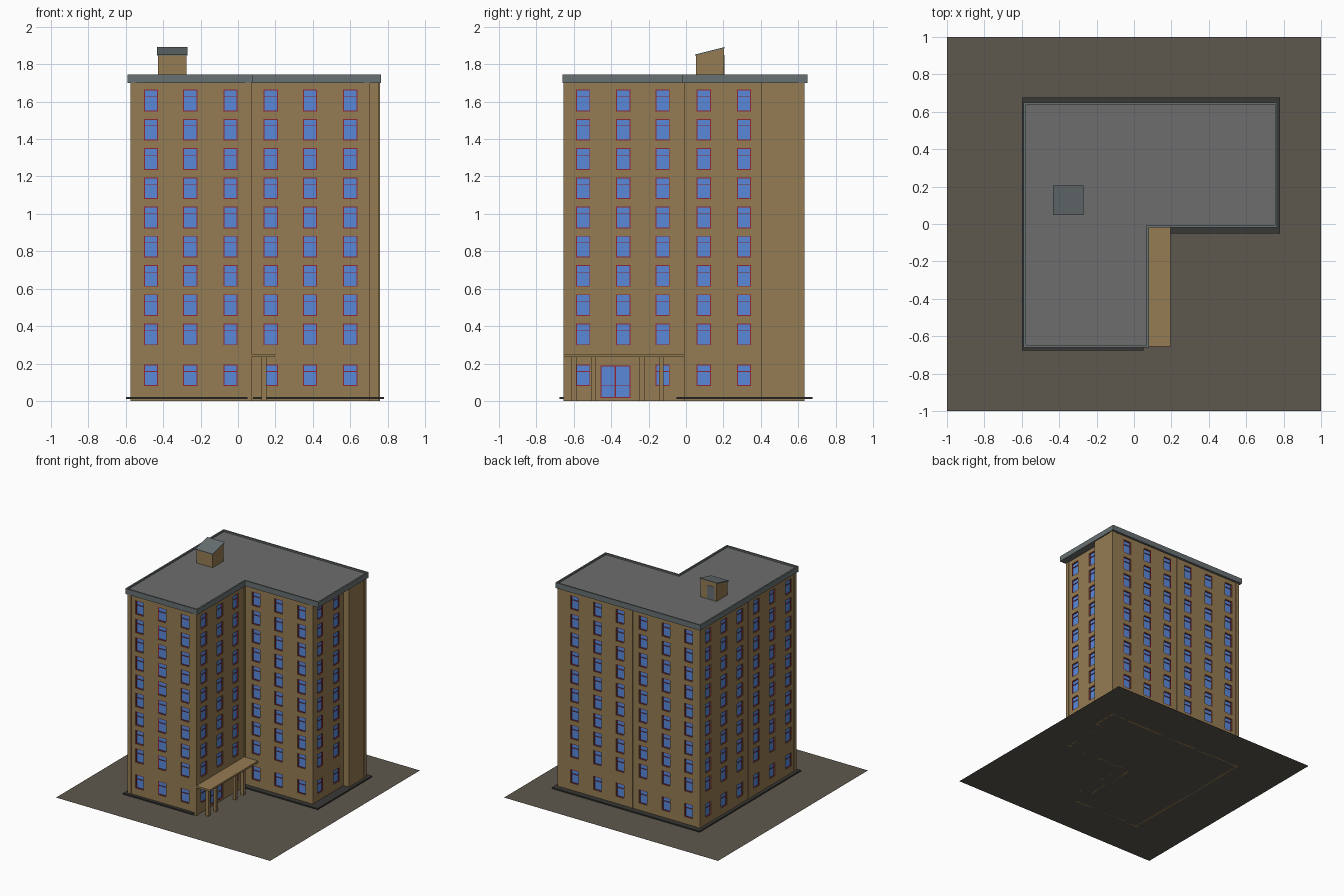
import bpy, bmesh
from mathutils import Vector

if "Cube" in bpy.data.objects:
    bpy.data.objects.remove(bpy.data.objects["Cube"])

def material(name, rgb):
    m = bpy.data.materials.new(name)
    m.diffuse_color = (*rgb, 1)
    m.use_nodes = True
    m.node_tree.nodes["Principled BSDF"].inputs["Base Color"].default_value = m.diffuse_color
    return m

TAN = material("tan_wall", (0.30, 0.20, 0.085))
GLASS = material("blue_glass", (0.10, 0.25, 0.70))
RED = material("red_frame", (0.28, 0.02, 0.035))
ROOF = material("roof_grey", (0.155, 0.155, 0.155))
RIM = material("parapet_grey", (0.14, 0.165, 0.17))
DARK = material("dark_plinth", (0.04, 0.04, 0.038))
EARTH = material("ground_brown", (0.11, 0.095, 0.075))

def finish(name, bm, mat, fix=True):
    if fix:
        bmesh.ops.recalc_face_normals(bm, faces=bm.faces)
    me = bpy.data.meshes.new(name)
    bm.to_mesh(me)
    bm.free()
    me.materials.append(mat)
    ob = bpy.data.objects.new(name, me)
    bpy.context.collection.objects.link(ob)
    return ob

def add_prism(bm, low, high):
    a = [bm.verts.new(p) for p in low]
    b = [bm.verts.new(p) for p in high]
    n = len(a)
    bm.faces.new(a[::-1])
    bm.faces.new(b)
    for i in range(n):
        bm.faces.new((a[i], a[(i + 1) % n], b[(i + 1) % n], b[i]))

def add_box(bm, x0, x1, y0, y1, z0, z1):
    c = [(x0, y0), (x1, y0), (x1, y1), (x0, y1)]
    add_prism(bm, [(x, y, z0) for x, y in c], [(x, y, z1) for x, y in c])

def boxes(name, mat, *items):
    bm = bmesh.new()
    for it in items:
        add_box(bm, *it)
    return finish(name, bm, mat)

def l_shape(x0, y0, x1, y1, nx, ny):
    return [(x0, y0), (nx, y0), (nx, ny), (x1, ny), (x1, y1), (x0, y1)]

TOP = 1.71
ROWS = [(0.08, 0.195)] + [(0.298 + i * 0.1563, 0.414 + i * 0.1563) for i in range(9)]
HALF = 0.038

def facade(name, p0, p1, columns, ground=None, door=None):
    """Wall running from p0 to p1, outside on its right, with real openings."""
    p0, p1 = Vector((*p0, 0)), Vector((*p1, 0))
    d = (p1 - p0).normalized()
    n = Vector((d.y, -d.x, 0))
    length = (p1 - p0).length
    axis = 0 if abs(d.x) > 0.5 else 1
    P = lambda u, z, o=0: p0 + d * u + n * o + Vector((0, 0, z))
    holes = []
    for r, (z0, z1) in enumerate(ROWS):
        for c in (ground if r == 0 and ground else columns):
            u = abs(c - p0[axis])
            holes.append((u - HALF, u + HALF, z0, z1))
    if door:
        u = abs(door - p0[axis])
        holes.append((u - 0.08, u + 0.08, 0.015, 0.19))
    # wall sheet with holes, thickened inwards
    us = sorted({0, length, *[round(h[k], 5) for h in holes for k in (0, 1)]})
    zs = sorted({0, TOP, *[round(h[k], 5) for h in holes for k in (2, 3)]})
    bm = bmesh.new()
    grid = [[bm.verts.new(P(u, z)) for z in zs] for u in us]
    for i in range(len(us) - 1):
        for j in range(len(zs) - 1):
            u, z = (us[i] + us[i + 1]) / 2, (zs[j] + zs[j + 1]) / 2
            if not any(h[0] < u < h[1] and h[2] < z < h[3] for h in holes):
                bm.faces.new((grid[i][j], grid[i + 1][j], grid[i + 1][j + 1], grid[i][j + 1]))
    bmesh.ops.delete(bm, geom=[v for v in bm.verts if not v.link_faces], context='VERTS')
    wall = finish(name + "_wall", bm, TAN, fix=False)
    s = wall.modifiers.new("thickness", 'SOLIDIFY')
    s.thickness, s.offset = 0.02, -1
    # panes and frames
    if not holes:
        return
    gl, fr = bmesh.new(), bmesh.new()

    def bar(u0, u1, z0, z1, o0=-0.013, o1=-0.004):
        q = [(u0, z0), (u1, z0), (u1, z1), (u0, z1)]
        add_prism(fr, [P(u, z, o0) for u, z in q], [P(u, z, o1) for u, z in q])

    for u0, u1, z0, z1 in holes:
        gl.faces.new([gl.verts.new(P(u, z, -0.010)) for u, z in
                      ((u0, z0), (u1, z0), (u1, z1), (u0, z1))])
        w = 0.005
        bar(u0, u0 + w, z0, z1)
        bar(u1 - w, u1, z0, z1)
        bar(u0 + w, u1 - w, z0, z0 + w)
        bar(u0 + w, u1 - w, z1 - w, z1)
        if u1 - u0 > 0.1:
            m = (u0 + u1) / 2
            bar(m - 0.004, m + 0.004, z0 + w, z1 - w)
            bar(u0 + w, m - 0.004, 0.08, 0.083)
            bar(m + 0.004, u1 - w, 0.08, 0.083)
        else:
            z = z0 + 0.66 * (z1 - z0)
            bar(u0 + w, u1 - w, z, z + 0.003)
    finish(name + "_glass", gl, GLASS, fix=False)
    finish(name + "_frames", fr, RED)

# facades, counter-clockwise round the L plan
XS = [-0.465, -0.255, -0.04, 0.175, 0.385, 0.60]
YS = [-0.55, -0.335, -0.125, 0.095, 0.31, 0.52]
W, S, E, N, NX, NY, EX = -0.572, -0.65, 0.703, 0.63, 0.067, -0.008, 0.755
facade("front_wing", (W, S), (NX, S), XS[:3])
facade("courtyard", (NX, S), (NX, NY), YS[:3], ground=[YS[0], YS[2]], door=-0.377)
facade("east_wing_front", (NX, NY), (E, NY), XS[3:])
facade("east_end", (E, NY), (E, 0.405), YS[3:5])
facade("east_return", (E, 0.405), (EX, 0.405), [])
facade("east_blank", (EX, 0.405), (EX, N), [])
facade("back", (EX, N), (W, N), XS)
facade("west", (W, N), (W, S), YS)

# corner strips and mid-wall joint strips
p, t = 0.004, 0.03
boxes("corner_strips", TAN,
      (W - p, W + t, S - p, S + t, 0, TOP), (NX - t, NX + p, S - p, S + t, 0, TOP),
      (E - t, E + p, NY - p, NY + t, 0, TOP), (W - p, W + t, N - t, N + p, 0, TOP),
      (EX - t, EX + p, N - t, N + p, 0, TOP),
      (0.055, 0.08, N - 0.01, N + p, 0, TOP), (W - p, W + 0.01, -0.035, -0.01, 0, TOP),
      (NX - 0.01, NX + 0.008, NY - 0.008, NY + 0.01, 0, TOP))

# flat roof and raised parapet round it
outer = l_shape(-0.59, -0.66, 0.765, 0.65, 0.08, -0.018)
inner = l_shape(-0.578, -0.648, 0.753, 0.638, 0.068, -0.006)
bm = bmesh.new()
add_prism(bm, [(x, y, 1.70) for x, y in inner], [(x, y, 1.733) for x, y in inner])
finish("roof_deck", bm, ROOF)
bm = bmesh.new()
ring = [[bm.verts.new((x, y, z)) for x, y in pts]
        for pts, z in ((outer, 1.70), (outer, 1.746), (inner, 1.746), (inner, 1.70))]
for k in range(4):
    a, b = ring[k], ring[(k + 1) % 4]
    for i in range(6):
        j = (i + 1) % 6
        bm.faces.new((a[i], a[j], b[j], b[i]))
finish("parapet", bm, RIM)

# roof access hut with a sloping top and a door at the back
def sloped(name, mat, x0, x1, y0, y1, lo, hi):
    bm = bmesh.new()
    c = [(x0, y0), (x1, y0), (x1, y1), (x0, y1)]
    add_prism(bm, [(*q, z) for q, z in zip(c, lo)], [(*q, z) for q, z in zip(c, hi)])
    finish(name, bm, mat)

sloped("roof_hut", TAN, -0.427, -0.275, 0.053, 0.202, [1.73] * 4, [1.848, 1.848, 1.886, 1.886])
sloped("hut_roof", RIM, -0.433, -0.27, 0.047, 0.207,
       [1.846, 1.846, 1.886, 1.886], [1.852, 1.852, 1.892, 1.892])
boxes("hut_door", RIM, (-0.41, -0.34, 0.20, 0.205, 1.735, 1.85))

# entrance canopy on four posts
boxes("entrance_canopy", TAN, (NX, 0.195, -0.655, -0.012, 0.236, 0.252))
boxes("canopy_posts", TAN, *[(0.126, 0.152, y - 0.013, y + 0.013, 0, 0.237)
                             for y in (-0.598, -0.495, -0.235, -0.132)])

# plinth strip round the foot, left open at the entrance
z = (0.010, 0.021)
boxes("plinth", DARK,
      (-0.60, 0.05, -0.675, S, *z), (-0.60, W, S, N, *z), (-0.60, 0.78, N, 0.675, *z),
      (E, 0.78, NY, N, *z), (0.08, 0.78, -0.05, NY, *z))

# site plane
bm = bmesh.new()
bm.faces.new([bm.verts.new(v) for v in ((-1, -1, 0), (1, -1, 0), (1, 1, 0), (-1, 1, 0))])
finish("site_ground", bm, EARTH, fix=False)
